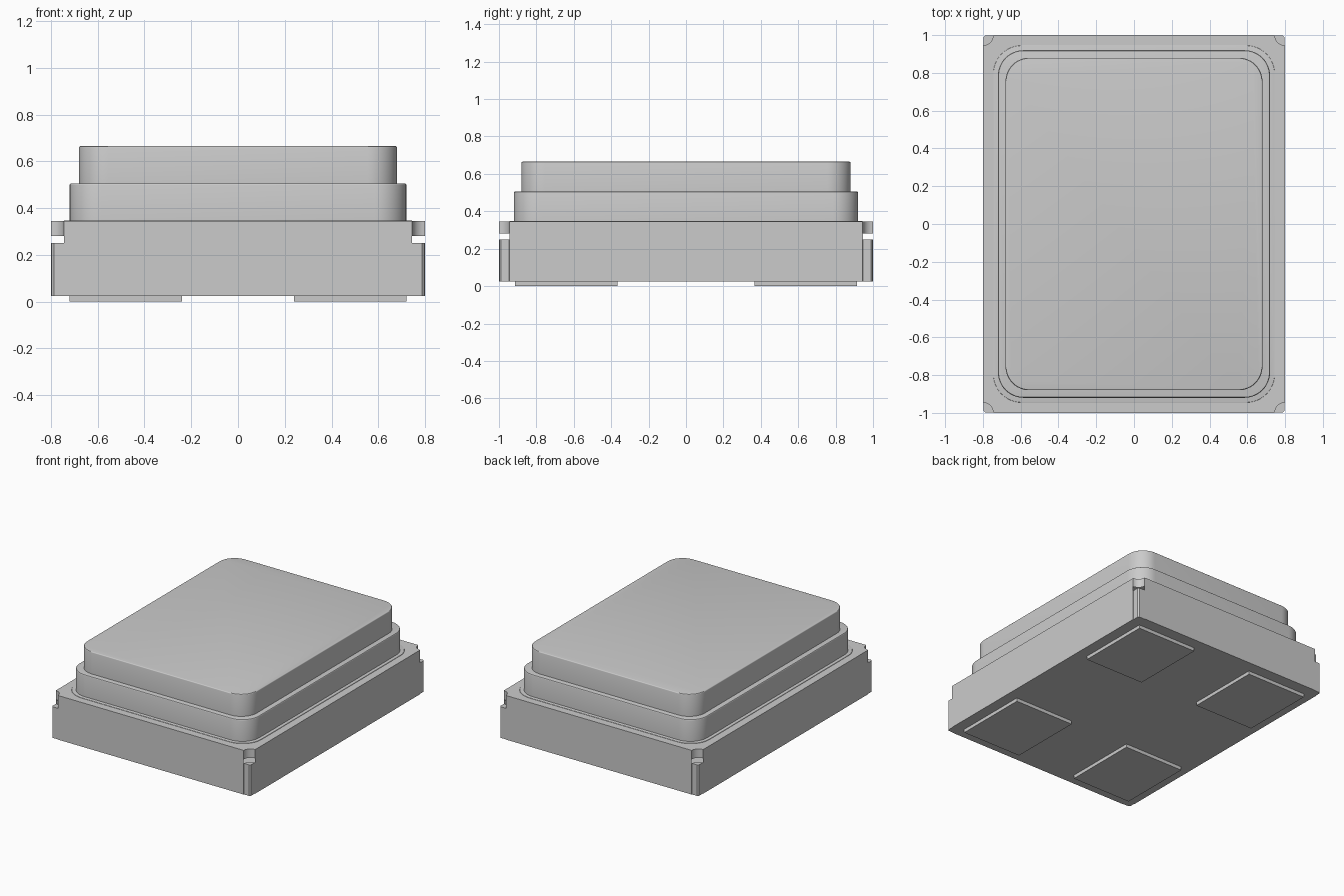
import bpy, bmesh, math

if "Cube" in bpy.data.objects:
    bpy.data.objects.remove(bpy.data.objects["Cube"])

HX, HY = 0.8, 1.0          # half size of the package
Z0, Z1 = 0.025, 0.345      # ceramic base bottom and top
NOTCH = 0.055              # corner notch radius
GAP0, GAP1 = 0.25, 0.28    # open band in the corner notches

grey = bpy.data.materials.new("light_grey")
grey.diffuse_color = (0.6, 0.6, 0.6, 1)
grey.use_nodes = True
grey.node_tree.nodes["Principled BSDF"].inputs["Base Color"].default_value = grey.diffuse_color


def finish(name, bm, angle=30):
    bmesh.ops.recalc_face_normals(bm, faces=bm.faces)
    me = bpy.data.meshes.new(name)
    bm.to_mesh(me)
    bm.free()
    me.materials.append(grey)
    ob = bpy.data.objects.new(name, me)
    bpy.context.collection.objects.link(ob)
    bpy.ops.object.select_all(action='DESELECT')
    ob.select_set(True)
    bpy.context.view_layer.objects.active = ob
    bpy.ops.object.shade_smooth_by_angle(angle=math.radians(angle))
    return ob


def loft(rings):
    """Stack closed outlines given as (points, z), capping both ends."""
    bm = bmesh.new()
    loops = [[bm.verts.new((x, y, z)) for x, y in pts] for pts, z in rings]
    n = len(loops[0])
    for a, b in zip(loops, loops[1:]):
        for i in range(n):
            j = (i + 1) % n
            bm.faces.new((a[i], a[j], b[j], b[i]))
    bm.faces.new(loops[0][::-1])
    bm.faces.new(loops[-1])
    return bm


def rounded_rect(hx, hy, r, seg=12):
    pts = []
    for k, (sx, sy) in enumerate(((1, 1), (-1, 1), (-1, -1), (1, -1))):
        for i in range(seg + 1):
            a = math.pi / 2 * (k + i / seg)
            pts.append((sx * (hx - r) + r * math.cos(a),
                        sy * (hy - r) + r * math.sin(a)))
    return pts


def notched_rect(seg=8):
    pts = []
    for k, (sx, sy) in enumerate(((1, 1), (-1, 1), (-1, -1), (1, -1))):
        for i in range(seg + 1):
            a = math.pi / 2 * (k + 3 - i / seg)
            pts.append((sx * HX + NOTCH * math.cos(a),
                        sy * HY + NOTCH * math.sin(a)))
    return pts


def tier(name, hx, hy, r, z0, z1, b):
    """Rounded slab with a small soft top edge."""
    rings = [(rounded_rect(hx, hy, r), z0)]
    for i in range(4):
        t = math.pi / 2 * i / 3
        d = b * (1 - math.cos(t))
        rings.append((rounded_rect(hx - d, hy - d, r - d), z1 - b + b * math.sin(t)))
    return finish(name, loft(rings))


# ceramic base, with an open band in each corner notch
bm = loft([(notched_rect(), z) for z in (Z0, GAP0, GAP1, Z1)])
bm.normal_update()
hole = []
for f in bm.faces:
    c = f.calc_center_median()
    if GAP0 < c.z < GAP1 and abs(c.x) < HX - 1e-4 and abs(c.y) < HY - 1e-4:
        hole.append(f)
bmesh.ops.delete(bm, geom=hole, context='FACES_ONLY')
finish("ceramic_base", bm)

# corner contacts and solder pads, one of each per corner
for sx, sy, where in ((1, 1, "back_right"), (-1, 1, "back_left"),
                      (-1, -1, "front_left"), (1, -1, "front_right")):
    ox, oy, c = HX - 0.003, HY - 0.003, 0.009
    pts = [(ox, oy - c), (ox - c, oy)]
    for i in range(9):
        a = math.pi + math.pi / 2 * i / 8
        pts.append((min(HX + NOTCH * math.cos(a), ox),
                    min(HY + NOTCH * math.sin(a), oy)))
    pts = [(sx * x, sy * y) for x, y in pts]
    finish("corner_contact_" + where, loft([(pts, Z0), (pts, GAP0)]))

    pad = [(0.24, 0.365), (0.72, 0.365), (0.72, 0.915), (0.24, 0.915)]
    pad = [(sx * x, sy * y) for x, y in pad]
    finish("solder_pad_" + where, loft([(pad, 0), (pad, Z0)]))

# seal ring and the two stepped lid tiers
tier("seal_ring", 0.745, 0.945, 0.15, Z1 - 0.005, Z1 + 0.003, 0.002)
tier("lower_lid", 0.72, 0.92, 0.135, Z1, 0.505, 0.006)
tier("upper_lid", 0.68, 0.88, 0.125, 0.505, 0.665, 0.006)
